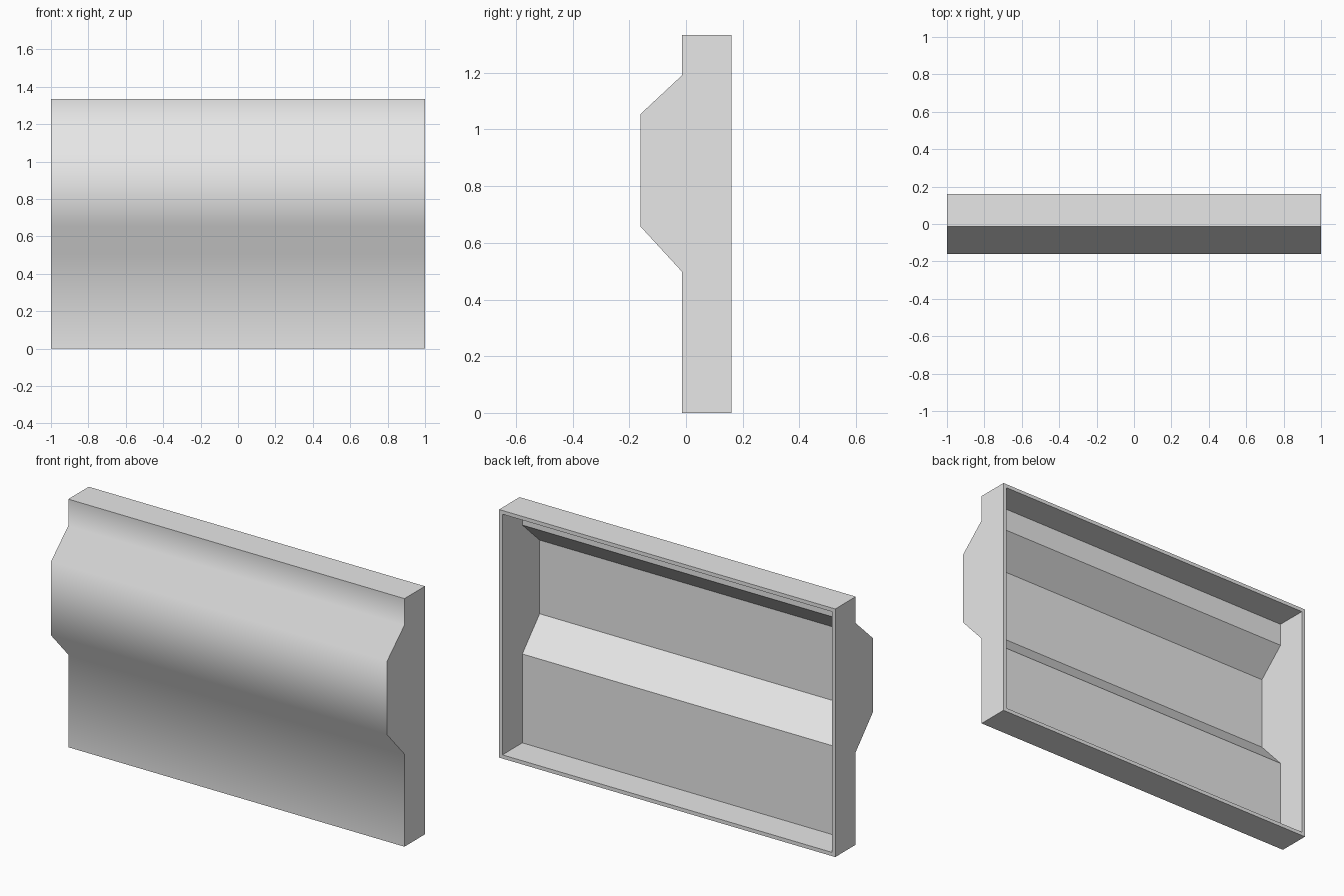
import bpy
import bmesh
import math

if "Cube" in bpy.data.objects:
    bpy.data.objects.remove(bpy.data.objects["Cube"], do_unlink=True)

HEIGHT = 1.334
BACK = 0.16
WALL = 0.02    # thickness of the rim
SKIN = 0.005   # thickness of the front sheet


def profile(inset, skin):
    """Side section (y, z) from the back bottom, round the front, to the back top."""
    front, bulge = -0.014 + skin, -0.161 + skin
    return [(BACK, inset), (front, inset), (front, 0.498), (bulge, 0.658),
            (bulge, 1.054), (front, 1.191), (front, HEIGHT - inset), (BACK, HEIGHT - inset)]


def add_tray(bm, section, half_width, flip):
    """Add an open-backed tray; return its open corners and its front faces."""
    left, right = [[bm.verts.new((x, y, z)) for y, z in section]
                   for x in (-half_width, half_width)]
    strips = [bm.faces.new((left[i], left[i + 1], right[i + 1], right[i]))
              for i in range(len(section) - 1)]
    ends = [bm.faces.new(left[::-1]), bm.faces.new(right)]
    if flip:
        bmesh.ops.reverse_faces(bm, faces=strips + ends)
    return [left[0], right[0], right[-1], left[-1]], strips[1:-1]


# Outer casing and hollow inside, joined by a flat rim at the back
bm = bmesh.new()
outer, front_faces = add_tray(bm, profile(0, 0), 1.0, False)
inner, _ = add_tray(bm, profile(WALL, SKIN), 1.0 - WALL, True)
for i in range(4):
    j = (i + 1) % 4
    bm.faces.new((outer[i], outer[j], inner[j], inner[i]))
bmesh.ops.recalc_face_normals(bm, faces=bm.faces)

# Only the bulging front is smooth; its border stays sharp
for face in front_faces:
    face.smooth = True
for edge in bm.edges:
    edge.smooth = edge.calc_face_angle(0) < math.radians(60)

mesh = bpy.data.meshes.new("panel_shell")
bm.to_mesh(mesh)
bm.free()

# Plain grey finish
grey = bpy.data.materials.new("light_grey")
grey.use_nodes = True
colour = (0.8, 0.8, 0.8, 1)
grey.diffuse_color = colour
grey.node_tree.nodes["Principled BSDF"].inputs["Base Color"].default_value = colour
mesh.materials.append(grey)

panel = bpy.data.objects.new("panel_shell", mesh)
bpy.context.collection.objects.link(panel)
